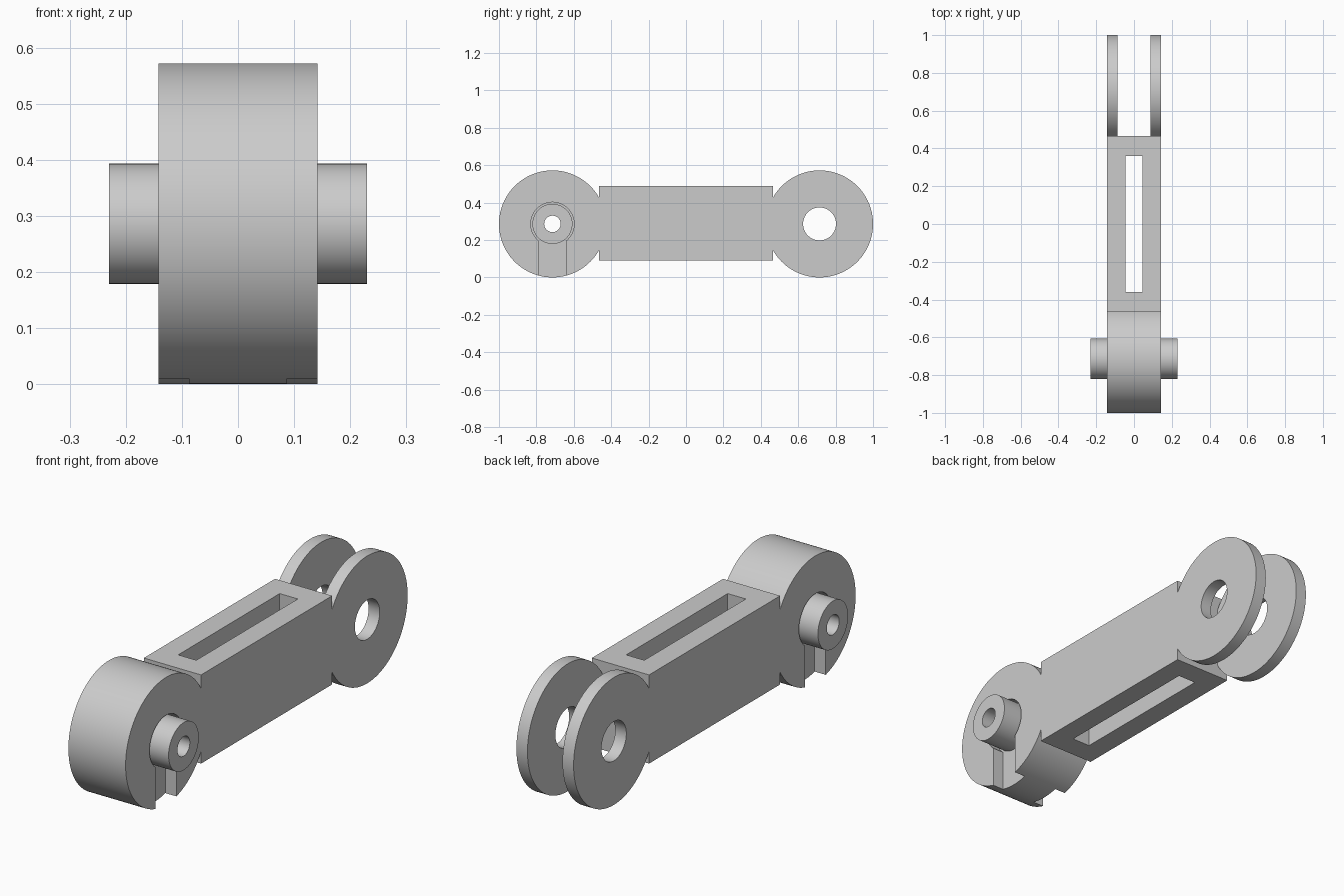
import bpy
import bmesh
from math import acos, asin, cos, sin, pi, tau

if "Cube" in bpy.data.objects:
    bpy.data.objects.remove(bpy.data.objects["Cube"], do_unlink=True)

# Main dimensions
R = 0.286            # end radius, also the axis height
AXIS = 0.714         # distance of each end axis from the centre
HALF = 0.142         # half width of the body
CORE = 0.087         # half width between the fork discs / groove floors
BEAM_Y = 0.465
BEAM_LOW, BEAM_HIGH = 0.09, 0.488

grey = bpy.data.materials.new("light grey")
grey.use_nodes = True
grey.diffuse_color = (0.6, 0.6, 0.6, 1)
grey.node_tree.nodes["Principled BSDF"].inputs["Base Color"].default_value = (0.6, 0.6, 0.6, 1)


def arc(cy, r, start, end, steps=96):
    return [(cy + r * cos(start + (end - start) * i / steps),
             R + r * sin(start + (end - start) * i / steps)) for i in range(steps + 1)]


def circle(cy, r, steps=64):
    return arc(cy, r, 0, tau, steps)[:-1]


def rect(y0, y1, z0, z1):
    return [(y0, z0), (y1, z0), (y1, z1), (y0, z1)]


def prism(name, profile, x0, x1):
    """Extrude a side profile (y, z) from x0 to x1."""
    bm = bmesh.new()
    face = bm.faces.new([bm.verts.new((x0, y, z)) for y, z in profile])
    out = bmesh.ops.extrude_face_region(bm, geom=[face])
    verts = [v for v in out["geom"] if isinstance(v, bmesh.types.BMVert)]
    bmesh.ops.translate(bm, verts=verts, vec=(x1 - x0, 0, 0))
    bmesh.ops.recalc_face_normals(bm, faces=bm.faces)
    mesh = bpy.data.meshes.new(name)
    bm.to_mesh(mesh)
    bm.free()
    mesh.materials.append(grey)
    obj = bpy.data.objects.new(name, mesh)
    bpy.context.collection.objects.link(obj)
    return obj


def combine(target, tool, operation):
    """Apply a boolean and remove the tool."""
    mod = target.modifiers.new(operation, "BOOLEAN")
    mod.operation, mod.object, mod.solver = operation, tool, "EXACT"
    bpy.context.view_layer.objects.active = target
    bpy.ops.object.modifier_apply(modifier=mod.name)
    bpy.data.objects.remove(tool, do_unlink=True)


# Link body: round end, beam, round end
a = acos((AXIS - BEAM_Y) / R)
outline = (arc(-AXIS, R, a, tau - a) + [(-BEAM_Y, BEAM_LOW), (BEAM_Y, BEAM_LOW)]
           + arc(AXIS, R, a - pi, pi - a) + [(BEAM_Y, BEAM_HIGH), (-BEAM_Y, BEAM_HIGH)])
body = prism("link_body", outline, -HALF, HALF)

# Fork gap and fork eye
combine(body, prism("fork_gap", rect(BEAM_Y, 1.2, -0.2, 0.8), -CORE, CORE), "DIFFERENCE")
combine(body, prism("fork_eye", circle(AXIS, 0.088), -0.3, 0.3), "DIFFERENCE")

# Long slot through the beam from top to bottom
combine(body, prism("beam_slot", rect(-0.36, 0.36, -0.2, 0.8), -0.045, 0.045), "DIFFERENCE")

# Keyhole groove on each side of the solid end
t = asin(0.074 / 0.116)
keyhole = arc(-AXIS, 0.116, t - pi / 2, 3 * pi / 2 - t, 64)
keyhole += [(-AXIS - 0.074, -0.1), (-AXIS + 0.074, -0.1)]
for side in (-1, 1):
    combine(body, prism("groove", keyhole, side * CORE, side * 0.3), "DIFFERENCE")

# Pin with a bore through it
combine(body, prism("pin", circle(-AXIS, 0.107), -0.23, 0.23), "UNION")
combine(body, prism("bore", circle(-AXIS, 0.044, 48), -0.4, 0.4), "DIFFERENCE")

bpy.ops.object.select_all(action="DESELECT")
body.select_set(True)
bpy.context.view_layer.objects.active = body
bpy.ops.object.shade_smooth_by_angle(angle=0.5)
